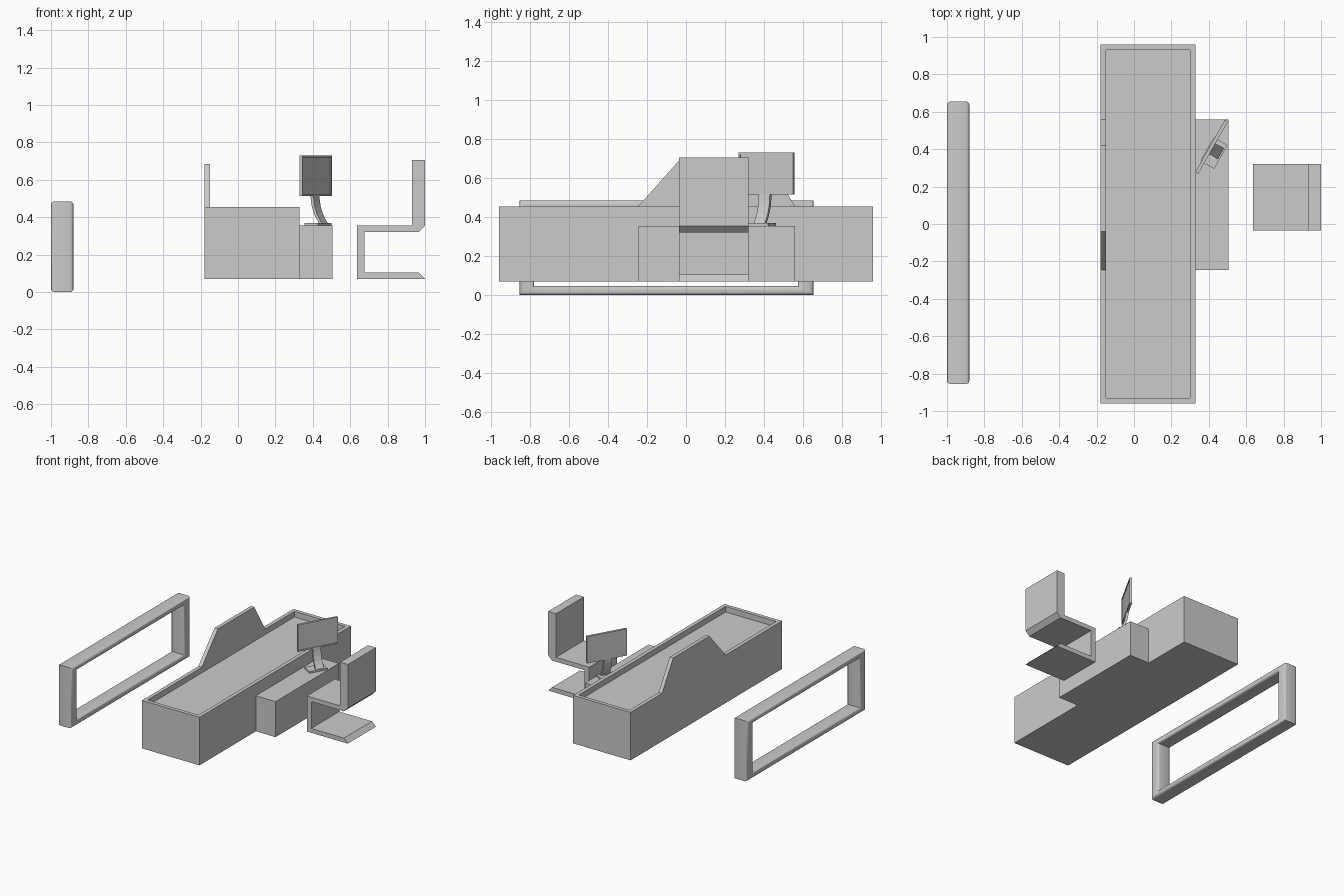
import bpy, bmesh, math
from mathutils import Matrix

if "Cube" in bpy.data.objects:
    bpy.data.objects.remove(bpy.data.objects["Cube"])


def finish(name, bm, matrix=None):
    bmesh.ops.recalc_face_normals(bm, faces=bm.faces)
    me = bpy.data.meshes.new(name)
    bm.to_mesh(me)
    bm.free()
    ob = bpy.data.objects.new(name, me)
    bpy.context.collection.objects.link(ob)
    if matrix:
        ob.matrix_world = matrix
    return ob


def box_mesh(x0, x1, y0, y1, z0, z1):
    bm = bmesh.new()
    bmesh.ops.create_cube(bm, size=1)
    for v in bm.verts:
        v.co = ((x0 + x1) / 2 + v.co.x * (x1 - x0),
                (y0 + y1) / 2 + v.co.y * (y1 - y0),
                (z0 + z1) / 2 + v.co.z * (z1 - z0))
    return bm


def prism_mesh(points, axis, lo, hi):
    """Extrude a 2D profile along x (points are y,z) or along y (points are x,z)."""
    bm = bmesh.new()
    place = (lambda p: (lo, p[0], p[1])) if axis == 'x' else (lambda p: (p[0], lo, p[1]))
    face = bm.faces.new([bm.verts.new(place(p)) for p in points])
    new = bmesh.ops.extrude_face_region(bm, geom=[face])['geom']
    move = (hi - lo, 0, 0) if axis == 'x' else (0, hi - lo, 0)
    bmesh.ops.translate(bm, vec=move, verts=[g for g in new if isinstance(g, bmesh.types.BMVert)])
    return bm


def inset_face(bm, direction, border, depth):
    """Sink a bordered panel into the face that points along direction."""
    bm.normal_update()
    face = max(bm.faces, key=lambda f: sum(a * b for a, b in zip(f.normal, direction)))
    bmesh.ops.inset_region(bm, faces=[face], thickness=border, use_even_offset=True)
    new = bmesh.ops.extrude_face_region(bm, geom=[face])['geom']
    bmesh.ops.translate(bm, vec=[-d * depth for d in direction],
                        verts=[g for g in new if isinstance(g, bmesh.types.BMVert)])
    if face.is_valid:
        bmesh.ops.delete(bm, geom=[face], context='FACES_ONLY')


# Open upright frame with rounded rims
bm = bmesh.new()
rings = []
for x in (-1.0, -0.88):
    for y0, y1, z0, z1 in ((-0.855, 0.655, 0, 0.485), (-0.78, 0.575, 0.045, 0.44)):
        rings.append([bm.verts.new((x, y, z)) for y, z in ((y0, z0), (y1, z0), (y1, z1), (y0, z1))])
for a, b in ((0, 1), (1, 3), (3, 2), (2, 0)):
    for i in range(4):
        j = (i + 1) % 4
        bm.faces.new((rings[a][i], rings[a][j], rings[b][j], rings[b][i]))
bmesh.ops.recalc_face_normals(bm, faces=bm.faces)
rims = [e for e in bm.edges if abs(e.verts[0].co.x - e.verts[1].co.x) < 1e-5
        and e.calc_face_angle(0) > 1]
bmesh.ops.bevel(bm, geom=rims, offset=0.018, segments=3, profile=0.5, affect='EDGES')
frame = finish("upright_frame", bm)
bpy.context.view_layer.objects.active = frame
frame.select_set(True)
bpy.ops.object.shade_smooth_by_angle(angle=math.radians(40))

# Long bench with a sunken top
bm = box_mesh(-0.18, 0.33, -0.96, 0.96, 0.07, 0.455)
inset_face(bm, (0, 0, 1), 0.03, 0.045)
finish("long_bench", bm)

# Raised back panel, side cabinet
finish("back_panel", prism_mesh([(-0.245, 0.455), (0.56, 0.455), (0.42, 0.685), (-0.04, 0.685)],
                                'x', -0.18, -0.15))
finish("side_cabinet", box_mesh(0.33, 0.505, -0.245, 0.56, 0.07, 0.355))

# Cantilever chair
finish("chair", prism_mesh([(0.635, 0.07), (1.0, 0.07), (0.965, 0.105), (0.675, 0.105),
                            (0.675, 0.32), (0.965, 0.32), (1.0, 0.355), (1.0, 0.705),
                            (0.93, 0.705), (0.93, 0.355), (0.635, 0.355)], 'y', -0.035, 0.32))

# Turned monitor: local x runs along the screen, local -y faces the chair
turn = Matrix.Translation((0.415, 0.413, 0)) @ Matrix.Rotation(math.radians(60.5), 4, 'Z')
bm = box_mesh(-0.161, 0.161, -0.009, 0.009, 0.515, 0.73)
inset_face(bm, (0, -1, 0), 0.01, 0.005)
finish("monitor_screen", bm, turn)

# Curved monitor arm and foot
path = [(0.0, 0.52), (-0.003, 0.487), (-0.009, 0.455), (-0.021, 0.42), (-0.036, 0.392), (-0.052, 0.368)]
t = 0.009
arm = [(y - t, z) for y, z in path] + [(y + t, z) for y, z in reversed(path)]
finish("monitor_arm", prism_mesh(arm, 'x', -0.04, 0.025), turn)
finish("monitor_foot", box_mesh(-0.096, 0.049, -0.07, 0.015, 0.355, 0.369), turn)
